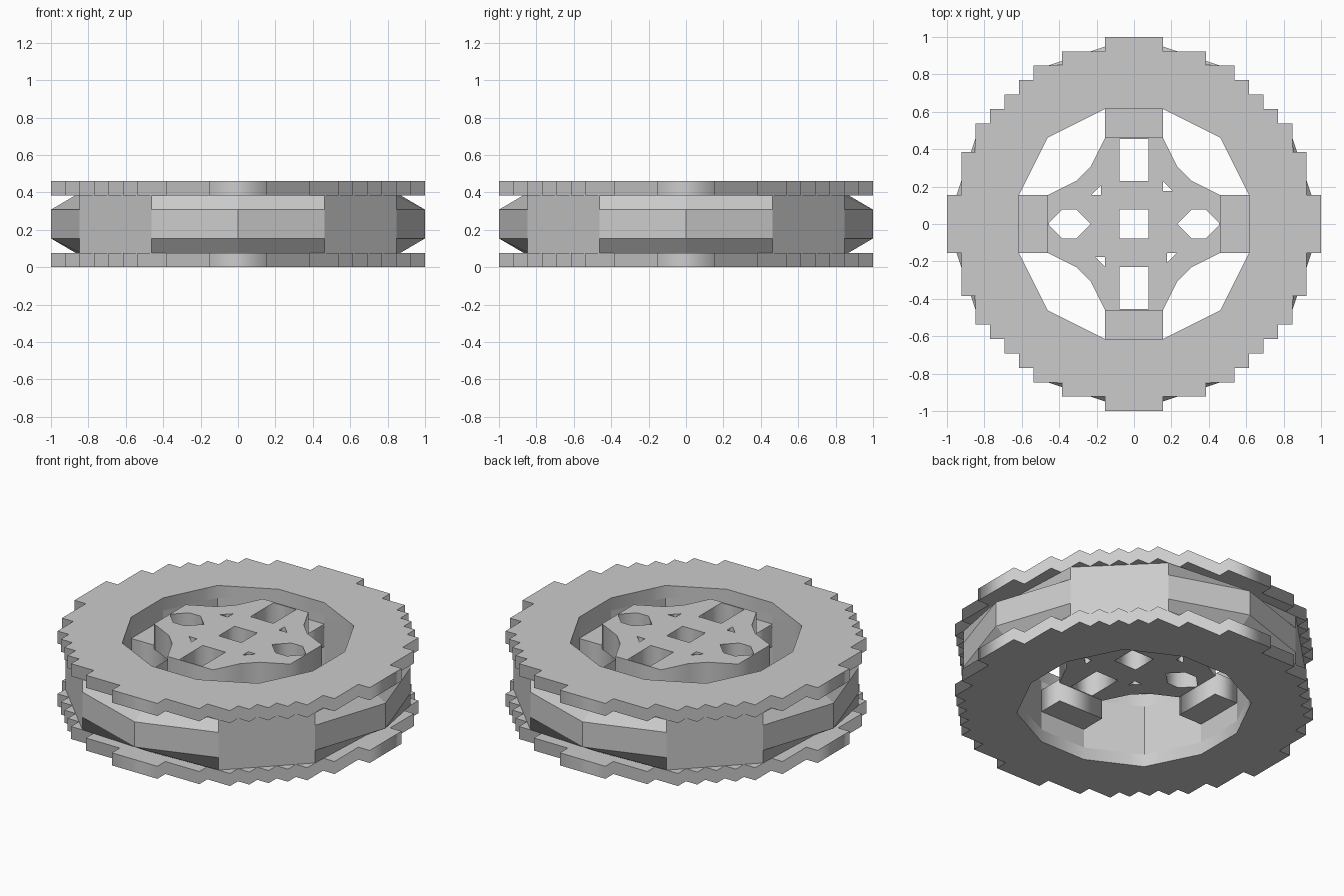
import bpy, bmesh

if "Cube" in bpy.data.objects:
    bpy.data.objects.remove(bpy.data.objects["Cube"])

U = 1 / 13  # block size of the stepped model


def four_way(quarter):
    """Repeat a quarter outline (running from +y to +x) around the centre."""
    pts = []
    for _ in range(4):
        pts += quarter
        quarter = [(y, -x) for x, y in quarter]
    out = []
    for p in pts:
        if not out or p != out[-1]:
            out.append(p)
    if out[0] == out[-1]:
        out.pop()
    return out


def plate(name, loops, z0, z1):
    """Flat plate: the first loop is the outline, the others are holes."""
    cu = bpy.data.curves.new(name, 'CURVE')
    cu.dimensions = '2D'
    cu.fill_mode = 'BOTH'
    cu.extrude = (z1 - z0) * U / 2
    for loop in loops:
        sp = cu.splines.new('POLY')
        sp.points.add(len(loop) - 1)
        for p, (x, y) in zip(sp.points, loop):
            p.co = (x * U, y * U, 0, 1)
        sp.use_cyclic_u = True
    ob = bpy.data.objects.new(name, cu)
    bpy.context.collection.objects.link(ob)
    ob.location.z = (z0 + z1) * U / 2
    bpy.ops.object.select_all(action='DESELECT')
    ob.select_set(True)
    bpy.context.view_layer.objects.active = ob
    bpy.ops.object.convert(target='MESH')
    return ob


def loft(name, levels):
    """Closed tube of facets through a cycle of (outline, height) levels."""
    bm = bmesh.new()
    rows = [[bm.verts.new((x * U, y * U, z * U)) for x, y in loop]
            for loop, z in levels]
    n = len(rows[0])
    for a, b in zip(rows, rows[1:]):
        for i in range(n):
            j = (i + 1) % n
            bm.faces.new((a[i], a[j], b[j], b[i]))
    bmesh.ops.recalc_face_normals(bm, faces=bm.faces)
    me = bpy.data.meshes.new(name)
    bm.to_mesh(me)
    bm.free()
    ob = bpy.data.objects.new(name, me)
    bpy.context.collection.objects.link(ob)


def turned(points):
    return [[p for p in points],
            [(y, -x) for x, y in points],
            [(-x, -y) for x, y in points],
            [(-y, x) for x, y in points]]


# Stepped rim outline and the faceted central opening
eighth = [(2, 13), (2, 12), (5, 12), (5, 11), (7, 11), (7, 10), (8, 10), (8, 9)]
rim = four_way(eighth + [(9, 9)] + [(y, x) for x, y in reversed(eighth)])
opening = four_way([(2, 8), (5, 6.5), (6, 6), (6.5, 5), (8, 2)])

plate("lower_flange", [rim, opening], 0, 1)
plate("upper_flange", [rim, opening], 5, 6)

# Outer band: full height on the diagonals, chamfered towards the cardinals
wide = four_way([(0, 13), (6, 11), (11, 6), (13, 0)])
narrow = four_way([(0, 11.3), (6, 11), (11, 6), (11.3, 0)])
loft("outer_band", [(narrow, 1), (wide, 2), (wide, 4), (narrow, 5)])

# Inner wall of the opening
loft("inner_wall", [(opening, 1), (opening, 5)])

# Hub plate with centre hole, four pointed slots and four corner triangles
hub = four_way([(2, 6), (3, 4), (4, 3), (6, 2)])
centre = [(-1, -1), (1, -1), (1, 1), (-1, 1)]
side_slot = [(3, 0), (4, 1), (5, 1), (5.9, 0.1), (5.9, -0.1), (5, -1), (4, -1)]
end_slot = [(-1, 3), (1, 3), (1, 5.9), (-1, 5.9)]
holes = [centre, side_slot, [(-x, y) for x, y in side_slot],
         end_slot, [(x, -y) for x, y in end_slot]]
holes += turned([(2, 3), (2, 2.3), (2.7, 2.3)])
plate("hub_plate", [hub] + holes, 4, 6)

# Recessed arms joining the hub to the ring
for i, arm in enumerate(turned([(-2, 5.95), (2, 5.95), (2, 8.3), (-2, 8.3)])):
    plate(f"hub_arm_{i + 1}", [arm], 2.5, 4.3)
